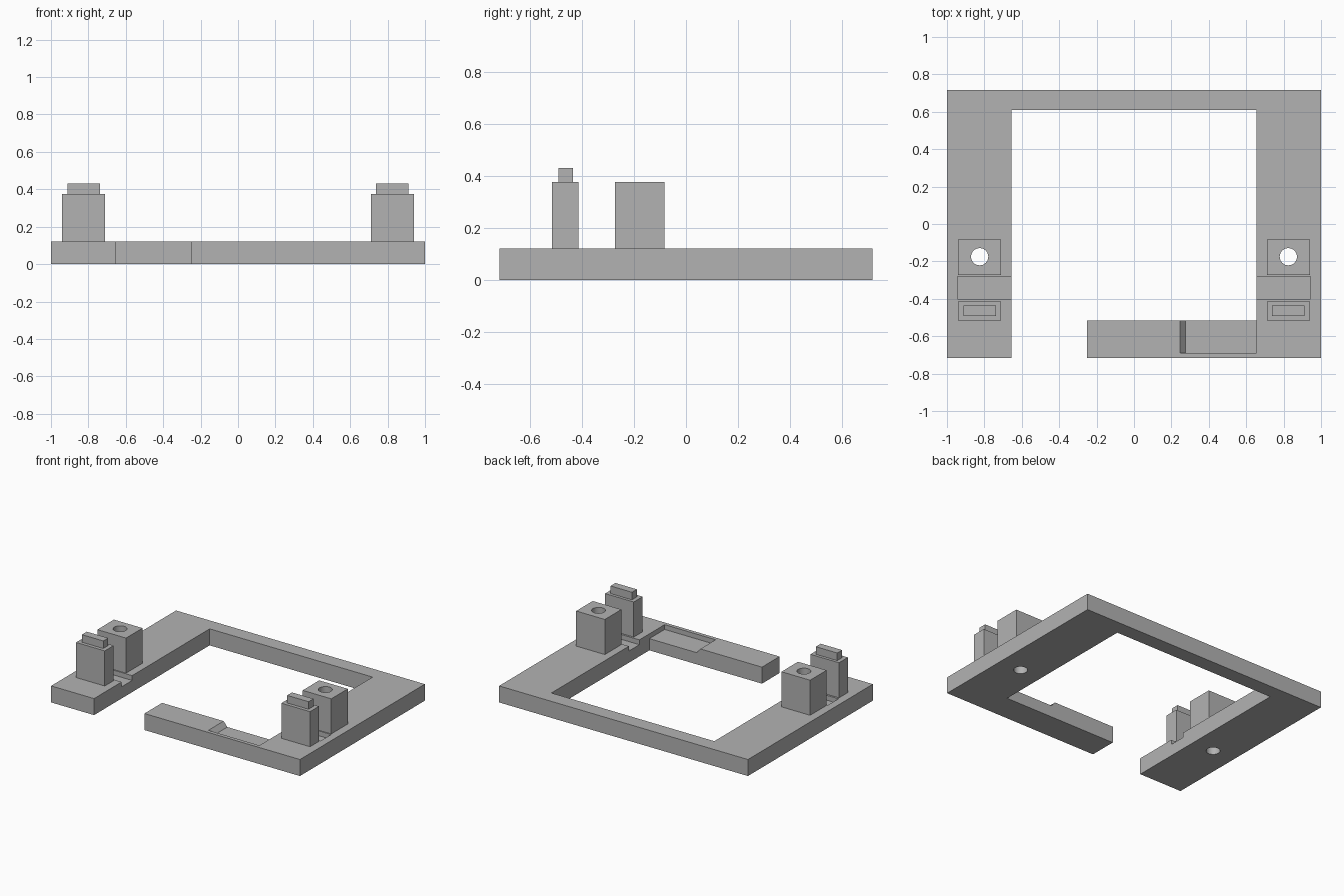
import bpy
import bmesh

if "Cube" in bpy.data.objects:
    bpy.data.objects.remove(bpy.data.objects["Cube"], do_unlink=True)

BASE = 0.12      # frame thickness
TOP = 0.375      # height of posts and blocks
DEPTH = 0.035    # depth of recesses
OUT_Y = 0.717
IN_X = 0.655
ARM_X = 0.825    # centre line of each arm's fittings

grey = bpy.data.materials.new("plain_grey")
grey.use_nodes = True
colour = (0.45, 0.45, 0.45, 1)
grey.diffuse_color = colour
grey.node_tree.nodes["Principled BSDF"].inputs["Base Color"].default_value = colour


def finish(name, bm):
    bmesh.ops.recalc_face_normals(bm, faces=bm.faces)
    mesh = bpy.data.meshes.new(name)
    bm.to_mesh(mesh)
    bm.free()
    mesh.materials.append(grey)
    obj = bpy.data.objects.new(name, mesh)
    bpy.context.collection.objects.link(obj)
    return obj


def prism(name, points, offset):
    """Extrude a closed 3D outline along an offset."""
    bm = bmesh.new()
    face = bm.faces.new([bm.verts.new(p) for p in points])
    new = bmesh.ops.extrude_face_region(bm, geom=[face])["geom"]
    verts = [g for g in new if isinstance(g, bmesh.types.BMVert)]
    bmesh.ops.translate(bm, verts=verts, vec=offset)
    return finish(name, bm)


def box(name, x0, x1, y0, y1, z0, z1):
    outline = [(x0, y0, z0), (x1, y0, z0), (x1, y1, z0), (x0, y1, z0)]
    return prism(name, outline, (0, 0, z1 - z0))


def centred_box(name, x, y, width, length, z0, z1):
    return box(name, x - width / 2, x + width / 2,
               y - length / 2, y + length / 2, z0, z1)


def cut(obj, cutters):
    """Subtract cutters and bake the result."""
    for cutter in cutters:
        cutter.hide_render = True
        mod = obj.modifiers.new("cut", "BOOLEAN")
        mod.operation = "DIFFERENCE"
        mod.solver = "EXACT"
        mod.object = cutter
    graph = bpy.context.evaluated_depsgraph_get()
    mesh = bpy.data.meshes.new_from_object(obj.evaluated_get(graph))
    obj.modifiers.clear()
    obj.data = mesh


# Open rectangular frame with a gap in the front bar
outline = [(-1, -OUT_Y), (-IN_X, -OUT_Y), (-IN_X, 0.61), (IN_X, 0.61),
           (IN_X, -0.515), (-0.25, -0.515), (-0.25, -OUT_Y),
           (1, -OUT_Y), (1, OUT_Y), (-1, OUT_Y)]
frame = prism("frame", [(x, y, 0) for x, y in outline], (0, 0, BASE))

# Shallow recess with a sloped end in the front bar
floor = BASE - DEPTH
slope = [(0.245, BASE), (0.275, floor), (IN_X, floor), (IN_X, 0.2), (0.245, 0.2)]
recess = prism("recess_cutter", [(x, -0.69, z) for x, z in slope], (0, 0.175 + 0.05, 0))
# Keep the cutter's end clear of the arm's inner wall
frame_cutters = [recess]
holes = []

for side, label in ((1, "left"), (-1, "right")):
    x = side * ARM_X

    # Cross groove, open towards the inside
    ends = sorted((side * 0.945, side * 0.6))
    frame_cutters.append(box("groove_cutter", *ends, -0.40, -0.28, floor, 0.2))

    # Vertical screw hole
    bm = bmesh.new()
    bmesh.ops.create_cone(bm, cap_ends=True, segments=32, radius1=0.046,
                          radius2=0.046, depth=2)
    bmesh.ops.translate(bm, verts=bm.verts, vec=(x, -0.175, 0))
    hole = finish("hole_cutter", bm)
    holes.append(hole)

    # Front post with its tab, and the drilled block behind it
    centred_box(label + "_post", x, -0.465, 0.23, 0.102, BASE, TOP)
    centred_box(label + "_post_tab", x, -0.463, 0.172, 0.056, TOP, 0.43)
    block = centred_box(label + "_block", x, -0.177, 0.23, 0.19, BASE, TOP)
    cut(block, [hole])
    bpy.context.view_layer.update()

cut(frame, frame_cutters + holes)

# Smooth the hole walls only, keeping all corners sharp
parts = [frame] + [bpy.data.objects[s + "_block"] for s in ("left", "right")]
for part in parts:
    for poly in part.data.polygons:
        n = poly.normal
        poly.use_smooth = False if max(abs(c) for c in n) > 0.9999 else abs(n.z) < 0.01

for cutter in frame_cutters + holes:
    bpy.data.objects.remove(cutter, do_unlink=True)
